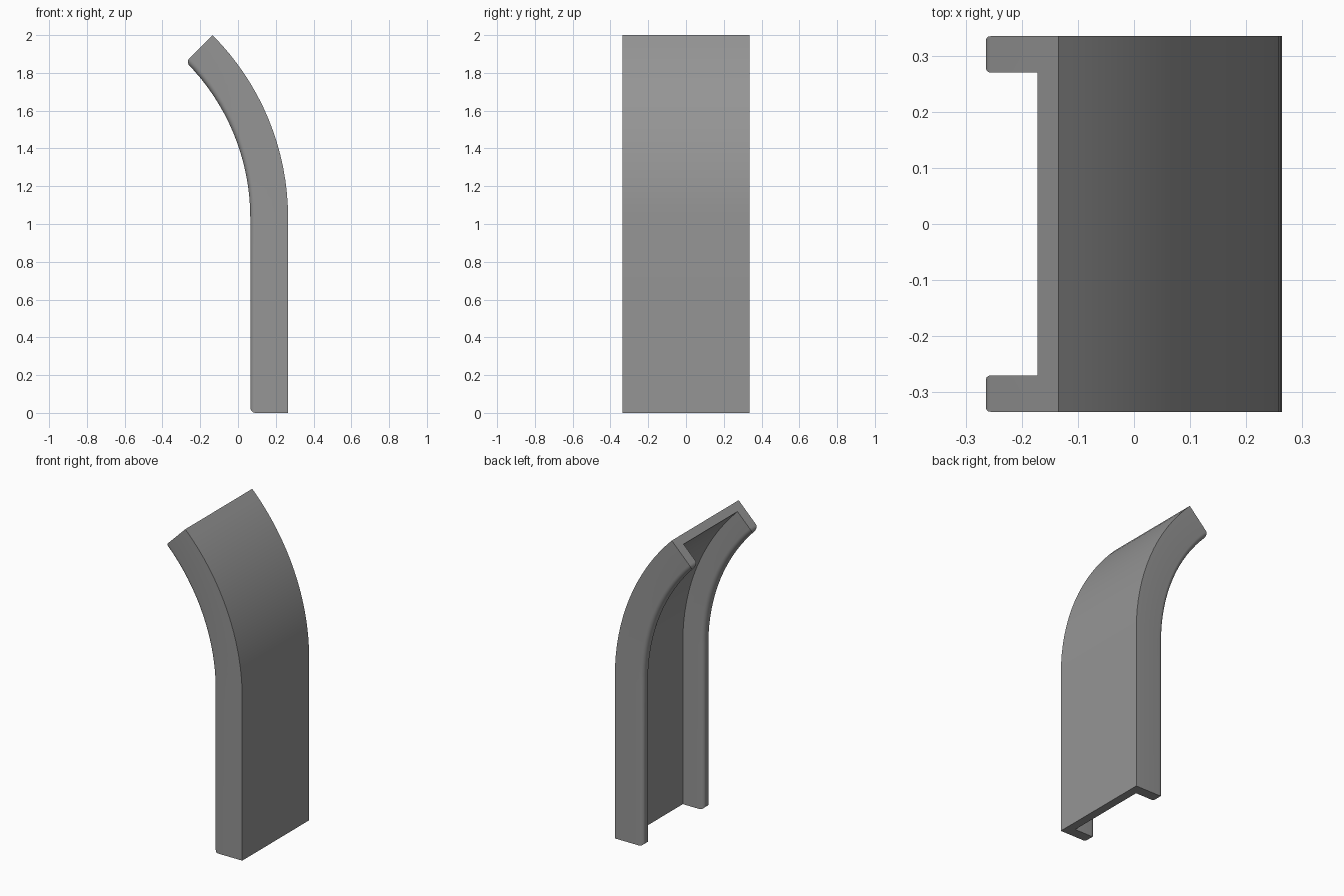
import bpy, bmesh
from math import sin, cos, pi

cube = bpy.data.objects.get("Cube")
if cube:
    bpy.data.objects.remove(cube, do_unlink=True)

OUTER_X, DEPTH, WEB = 0.265, 0.2, 0.053
HALF, INNER = 0.336, 0.271
RADIUS, BEND_Z, STEPS = 1.366, 1.034, 16
ROUND = 0.028

grey = bpy.data.materials.new("plain grey")
grey.use_nodes = True
colour = (0.3, 0.3, 0.3, 1)
grey.diffuse_color = colour
grey.node_tree.nodes["Principled BSDF"].inputs["Base Color"].default_value = colour

# Channel cross-section: (depth behind the outer face, y)
section = [(0, -HALF), (0, HALF), (DEPTH, HALF), (DEPTH, INNER),
           (WEB, INNER), (WEB, -INNER), (DEPTH, -INNER), (DEPTH, -HALF)]
TIPS = (2, 6)  # section sides that form the flange tips

# Path: straight upright, then an eighth-turn bend
stations = [(0, 0)] + [(BEND_Z, pi / 4 * i / STEPS) for i in range(STEPS + 1)]

bm = bmesh.new()
rings = []
for base, a in stations:
    rings.append([bm.verts.new((OUTER_X - RADIUS + (RADIUS - d) * cos(a), y,
                                base + (RADIUS - d) * sin(a)))
                  for d, y in section])

# Skin the sweep and close both ends
tip_faces = set()
n = len(section)
for low, high in zip(rings, rings[1:]):
    for i in range(n):
        j = (i + 1) % n
        face = bm.faces.new((low[i], low[j], high[j], high[i]))
        if i in TIPS:
            tip_faces.add(face)
bm.faces.new(rings[0][::-1])
bm.faces.new(rings[-1])
bmesh.ops.recalc_face_normals(bm, faces=bm.faces[:])

# Round the rim of each flange tip
rim = [e for e in bm.edges if sum(f in tip_faces for f in e.link_faces) == 1]
bmesh.ops.bevel(bm, geom=rim, offset=ROUND, segments=6, profile=0.5,
                affect='EDGES', clamp_overlap=False)

mesh = bpy.data.meshes.new("curved_channel")
bm.to_mesh(mesh)
bm.free()
mesh.materials.append(grey)
channel = bpy.data.objects.new("curved_channel", mesh)
bpy.context.collection.objects.link(channel)

# Smooth the bend and rounded rims, keep corners crisp
bpy.ops.object.select_all(action='DESELECT')
channel.select_set(True)
bpy.context.view_layer.objects.active = channel
bpy.ops.object.shade_smooth_by_angle(angle=pi / 6)
